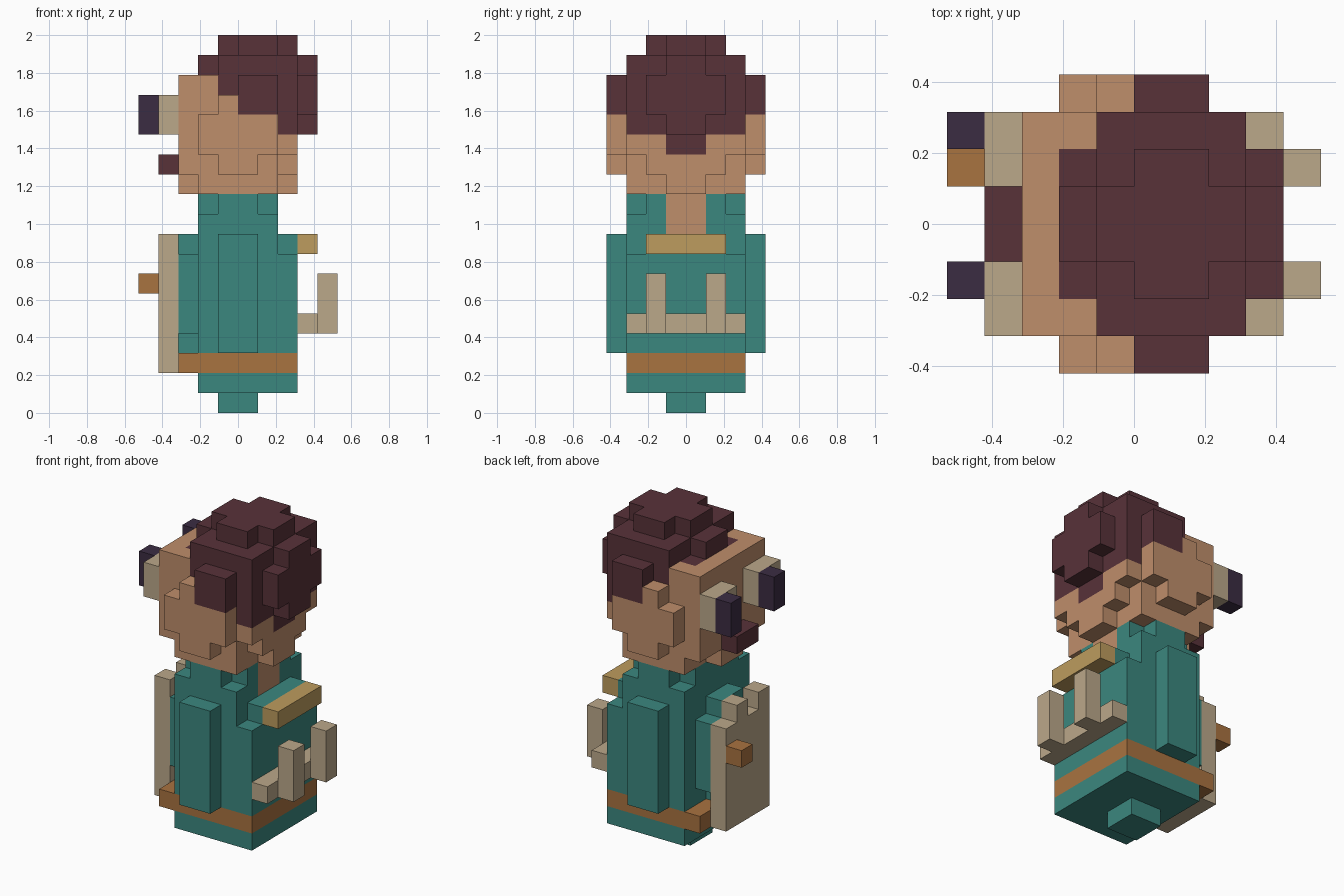
import bpy
import bmesh
from mathutils import Vector

if "Cube" in bpy.data.objects:
    bpy.data.objects.remove(bpy.data.objects["Cube"], do_unlink=True)

UNIT = 2 / 19  # edge of one block


def linear(hex_colour):
    channels = [int(hex_colour[i:i + 2], 16) / 255 for i in (0, 2, 4)]
    return [c / 12.92 if c < 0.04045 else ((c + 0.055) / 1.055) ** 2.4 for c in channels] + [1]


def material(name, hex_colour):
    mat = bpy.data.materials.new(name)
    mat.use_nodes = True
    colour = linear(hex_colour)
    mat.diffuse_color = colour
    mat.node_tree.nodes["Principled BSDF"].inputs["Base Color"].default_value = colour
    return mat


teal = material("teal cloth", "3B877F")
skin = material("skin", "BF8E6B")
maroon = material("maroon hair", "583239")
tan = material("pale tan", "BBA88A")
leather = material("brown leather", "A97340")
gold = material("gold", "BD9C5E")
purple = material("dark purple", "3B2C42")

cells = {}   # block position -> part name
parts = {}   # part name -> material


def fill(part, mat, x, y, z, mirror=False):
    """Fill a box of blocks; later parts replace earlier ones."""
    parts[part] = mat
    for i in range(*x):
        for j in range(*y):
            for k in range(*z):
                cells[i, j, k] = part
                if mirror:
                    cells[i, -1 - j, k] = part


# Robe: foot, hem, rounded trunk and shoulders
fill("foot", teal, (-1, 1), (-1, 1), (0, 1))
fill("hem", teal, (-2, 3), (-3, 3), (1, 2))
fill("torso", teal, (-2, 2), (-3, 3), (3, 10))
fill("torso", teal, (2, 3), (-3, 3), (3, 8))
fill("torso", teal, (2, 3), (-2, 2), (8, 9))
fill("torso", teal, (-3, -2), (-2, 2), (4, 8))
fill("torso", teal, (-3, -2), (-1, 1), (3, 9))
fill("shoulders", teal, (-1, 1), (-3, 3), (10, 11))
fill("shoulders", teal, (-2, 2), (-2, 2), (10, 11))
fill("arms", teal, (-1, 1), (3, 4), (3, 9), mirror=True)
fill("belt", leather, (-3, 3), (-3, 3), (2, 3))
fill("neck", skin, (1, 2), (-1, 1), (9, 11))

# Apron with an uneven top edge, and its button
fill("apron", tan, (-4, -3), (-2, 2), (2, 8))
for j in (-2, 0):
    fill("apron", tan, (-4, -3), (j, j + 1), (8, 9))
fill("button", leather, (-5, -4), (1, 2), (6, 7))

# Collar bar and the two-pronged rack
fill("collar_bar", gold, (3, 4), (-2, 2), (8, 9))
fill("rack", tan, (3, 4), (-3, 3), (4, 5))
fill("rack", tan, (4, 5), (1, 2), (4, 7), mirror=True)

# Head with stepped jaw and cheeks
fill("head", skin, (-3, 3), (-3, 3), (13, 17))
fill("head", skin, (-3, 2), (-3, 3), (12, 13))
fill("head", skin, (2, 3), (-2, 2), (12, 13))
fill("head", skin, (-2, 2), (-3, 3), (11, 12))
fill("head", skin, (-3, 3), (-1, 1), (11, 12))
fill("head", skin, (-2, 2), (3, 4), (13, 15), mirror=True)
fill("head", skin, (-1, 1), (3, 4), (12, 13), mirror=True)
fill("head", skin, (-1, 0), (3, 4), (15, 16), mirror=True)

# Hair: slanting hairline, crown, side tufts and back tuft
for start, low in ((2, 14), (0, 15), (-1, 16)):
    fill("hair", maroon, (start, 3), (-3, 3), (low, 18))
fill("hair", maroon, (2, 3), (-1, 1), (13, 14))
fill("hair", maroon, (-2, -1), (-2, 2), (16, 17))
fill("hair", maroon, (-2, 4), (-1, 1), (17, 18))
fill("hair", maroon, (0, 2), (-2, 2), (18, 19))
fill("hair", maroon, (-1, 3), (-1, 1), (18, 19))
fill("hair", maroon, (0, 2), (3, 4), (15, 17), mirror=True)
fill("hair", maroon, (3, 4), (-2, 2), (15, 17))
fill("hair", maroon, (3, 4), (-1, 1), (14, 15))

# Face features
fill("eyes", tan, (-4, -3), (1, 3), (14, 16), mirror=True)
for j in (-2, 2):
    fill("pupils", purple, (-5, -4), (j, j + 1), (14, 16))
fill("moustache", maroon, (-4, -3), (-1, 1), (12, 13))


def build(part, mat):
    """Make the outer skin of one part's blocks, joined into flat faces."""
    bm = bmesh.new()
    for cell, owner in cells.items():
        if owner != part:
            continue
        centre = Vector(cell) + Vector((0.5, 0.5, 0.5))
        for axis in range(3):
            for sign in (-1, 1):
                normal = Vector((0, 0, 0))
                normal[axis] = sign
                if tuple(int(c) for c in Vector(cell) + normal) in cells:
                    continue
                u = Vector((0, 0, 0))
                u[(axis + 1) % 3] = 0.5
                v = normal.cross(u)
                mid = centre + normal / 2
                corners = (mid - u - v, mid + u - v, mid + u + v, mid - u + v)
                bm.faces.new([bm.verts.new(c * UNIT) for c in corners])
    bmesh.ops.remove_doubles(bm, verts=bm.verts, dist=UNIT / 100)
    bmesh.ops.dissolve_limit(bm, angle_limit=0.01, verts=bm.verts, edges=bm.edges)
    mesh = bpy.data.meshes.new(part)
    bm.to_mesh(mesh)
    bm.free()
    mesh.materials.append(mat)
    bpy.context.scene.collection.objects.link(bpy.data.objects.new(part, mesh))


for part_name, part_material in parts.items():
    build(part_name, part_material)
